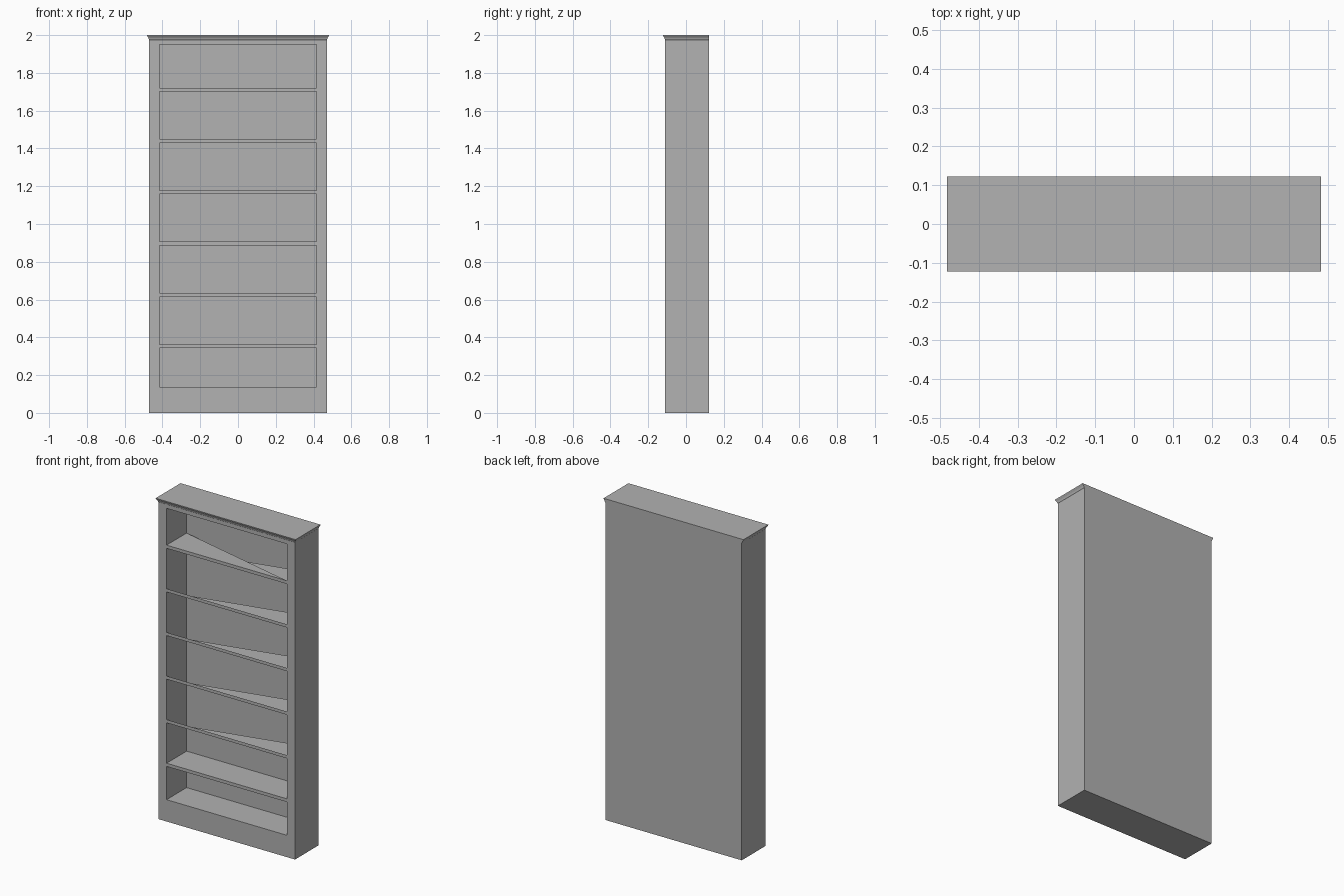
import bpy
import bmesh

cube = bpy.data.objects.get("Cube")
if cube:
    bpy.data.objects.remove(cube, do_unlink=True)

grey = bpy.data.materials.new("plain grey")
grey.use_nodes = True
colour = (0.445, 0.445, 0.445, 1)
grey.diffuse_color = colour
grey.node_tree.nodes["Principled BSDF"].inputs["Base Color"].default_value = colour

FRONT, BACK, INNER_BACK = -0.11, 0.123, 0.087
HALF, OPEN_HALF = 0.47, 0.415
CASE_TOP, TOP = 1.975, 2.0
OPEN_LOW, OPEN_HIGH = 0.136, 1.95


def finish(name, bm):
    mesh = bpy.data.meshes.new(name)
    bm.to_mesh(mesh)
    bm.free()
    mesh.materials.append(grey)
    obj = bpy.data.objects.new(name, mesh)
    bpy.context.collection.objects.link(obj)
    return obj


def loft(name, rings):
    """Bridge a row of four-cornered rings and cap both ends."""
    bm = bmesh.new()
    loops = [[bm.verts.new(p) for p in ring] for ring in rings]
    for a, b in zip(loops, loops[1:]):
        for i in range(4):
            j = (i + 1) % 4
            bm.faces.new((a[i], a[j], b[j], b[i]))
    bm.faces.new(loops[0])
    bm.faces.new(loops[-1])
    bmesh.ops.recalc_face_normals(bm, faces=bm.faces)
    return finish(name, bm)


def upright(half, low, high, y):
    return [(-half, y, low), (half, y, low), (half, y, high), (-half, y, high)]


def level(out, z):
    x, y = HALF + out, FRONT - out
    return [(-x, y, z), (x, y, z), (x, BACK, z), (-x, BACK, z)]


# Case: outer shell, front frame and recessed interior
loft("bookcase_case", [
    upright(HALF, 0, CASE_TOP, BACK),
    upright(HALF, 0, CASE_TOP, FRONT),
    upright(OPEN_HALF, OPEN_LOW, OPEN_HIGH, FRONT),
    upright(OPEN_HALF, OPEN_LOW, OPEN_HIGH, INNER_BACK),
])

# Crown moulding: flares on the front and sides, flush at the back
crown_profile = [(0, CASE_TOP), (0.002, 1.977), (0.003, 1.981), (0.005, 1.986),
                 (0.008, 1.991), (0.011, 1.995), (0.012, TOP)]
loft("crown_moulding", [level(out, z) for out, z in crown_profile])


# Shelves: front lip, lower panel and an upper panel that is full, half or open
def shelf(name, top, upper):
    bm = bmesh.new()
    plan = [(-OPEN_HALF, FRONT), (OPEN_HALF, FRONT),
            (OPEN_HALF, INNER_BACK), (-OPEN_HALF, INNER_BACK)]
    fl, fr, br, bl = [bm.verts.new((x, y, top)) for x, y in plan]
    low_fl, low_fr, low_br = [bm.verts.new((x, y, top - 0.02)) for x, y in plan[:3]]
    bm.faces.new((low_fl, low_fr, fr, fl))
    bm.faces.new((low_fl, low_br, low_fr))
    if upper == "full":
        bm.faces.new((fl, fr, br, bl))
    elif upper == "half":
        bm.faces.new((fl, fr, bl))
    loose = [v for v in bm.verts if not v.link_faces]
    bmesh.ops.delete(bm, geom=loose, context="VERTS")
    finish(name, bm)


uppers = ["full", "open", "open", "open", "open", "half"]
for i, upper in enumerate(uppers):
    shelf(f"shelf_{i + 1}", 0.363 + 0.2716 * i, upper)
